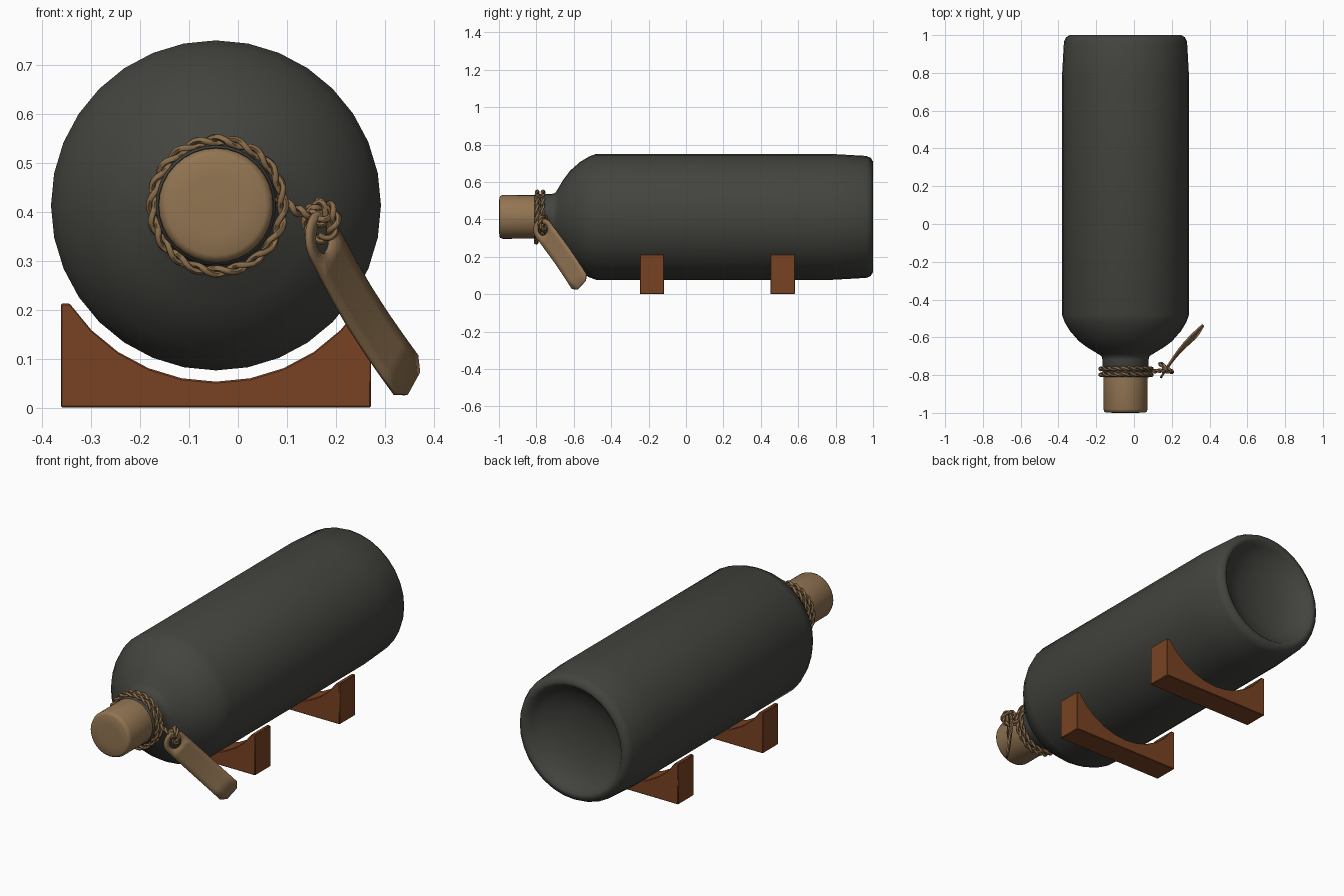
import bpy, bmesh
from math import sin, cos, pi, radians
from mathutils import Vector

if "Cube" in bpy.data.objects:
    bpy.data.objects.remove(bpy.data.objects["Cube"])

CX, CZ = -0.045, 0.413          # bottle axis, running along y


def material(name, rgb):
    m = bpy.data.materials.new(name)
    m.diffuse_color = (*rgb, 1)
    m.use_nodes = True
    m.node_tree.nodes["Principled BSDF"].inputs["Base Color"].default_value = m.diffuse_color
    return m


GLASS = material("dark_glass", (0.056, 0.056, 0.049))
CORK = material("cork_tan", (0.29, 0.178, 0.085))
TAG = material("tag_tan", (0.27, 0.165, 0.08))
ROPE = material("twine_brown", (0.25, 0.15, 0.068))
WOOD = material("red_wood", (0.19, 0.055, 0.016))


def finish(bm, name, mat, angle=40):
    bmesh.ops.remove_doubles(bm, verts=bm.verts, dist=1e-5)
    bmesh.ops.recalc_face_normals(bm, faces=bm.faces)
    me = bpy.data.meshes.new(name)
    bm.to_mesh(me)
    bm.free()
    ob = bpy.data.objects.new(name, me)
    bpy.context.collection.objects.link(ob)
    me.materials.append(mat)
    smooth(ob, angle)
    return ob


def activate(ob):
    bpy.ops.object.select_all(action='DESELECT')
    ob.select_set(True)
    bpy.context.view_layer.objects.active = ob


def smooth(ob, angle):
    activate(ob)
    bpy.ops.object.shade_smooth_by_angle(angle=radians(angle))


def lathe(name, profile, mat, n=32, angle=50):
    """Spin (y, radius) points round the bottle axis."""
    bm = bmesh.new()
    rings = [[bm.verts.new((CX + r * sin(2 * pi * i / n), y, CZ + r * cos(2 * pi * i / n)))
              for i in range(n)] for y, r in profile]
    for a, b in zip(rings, rings[1:]):
        for i in range(n):
            j = (i + 1) % n
            bm.faces.new((a[i], a[j], b[j], b[i]))
    return finish(bm, name, mat, angle)


# Bottle: hollow lip, neck, round shoulder, body and punted base
lathe("bottle", [(-0.74, 0.112), (-0.805, 0.114), (-0.81, 0.118), (-0.805, 0.123),
                 (-0.72, 0.122), (-0.70, 0.127), (-0.685, 0.15), (-0.655, 0.2), (-0.62, 0.247),
                 (-0.565, 0.295), (-0.52, 0.322), (-0.48, 0.337), (0.77, 0.337),
                 (0.965, 0.326), (0.988, 0.315), (1.0, 0.295), (0.998, 0.28),
                 (0.975, 0.262), (0.94, 0.22), (0.91, 0.13), (0.9, 0)], GLASS)

# Cork pushed into the neck
lathe("cork", [(-0.70, 0), (-0.70, 0.11), (-0.80, 0.1165), (-0.98, 0.117), (-0.993, 0.112),
               (-0.998, 0.102), (-1.0, 0.06), (-1.0, 0)], CORK)


# Two wooden cradles with a curved seat
def cradle(name, y0, y1):
    arc = [radians(11.25 * k) for k in range(-5, 6)]
    top = [(CX - 0.317, 0.213)] + [(CX + 0.36 * sin(a), CZ - 0.36 * cos(a)) for a in arc] \
        + [(CX + 0.317, 0.213)]
    bm = bmesh.new()
    cols = [[bm.verts.new((x, y, h)) for y in (y0, y1) for h in (0, z)] for x, z in top]
    for (a, b, c, d), (e, f, g, h) in zip(cols, cols[1:]):
        for quad in ((a, e, f, b), (c, d, h, g), (b, f, h, d), (a, c, g, e)):
            bm.faces.new(quad)
    for a, b, c, d in (cols[0], cols[-1]):
        bm.faces.new((a, b, d, c))
    ob = finish(bm, name, WOOD, 30)
    bev = ob.modifiers.new("soft_edges", 'BEVEL')
    bev.width, bev.segments, bev.limit_method = 0.003, 1, 'ANGLE'
    bev.angle_limit = radians(40)


cradle("front_cradle", -0.247, -0.118)
cradle("rear_cradle", 0.452, 0.582)

# Hanging tag: frame along its length L, width W and normal N
HOLE = Vector((0.172, -0.765, 0.345))
L = Vector((0.454, 0.509, -0.732)).normalized()
W = Vector((0.37, 0.64, 0.67))
W = (W - L * W.dot(L)).normalized()
N = L.cross(W)


def tag_point(s, t):
    return HOLE + L * s + W * t - N * 0.012 * sin(pi * s / 0.4)


bm = bmesh.new()
half, n = 0.059, 24
inner, outer = [], []
for i in range(n):
    c, s = cos(2 * pi * i / n), sin(2 * pi * i / n)
    k = half / (max(abs(c), abs(s)) if c > 0 else 1)
    inner.append(bm.verts.new(tag_point(0.031 * c, 0.031 * s)))
    outer.append(bm.verts.new(tag_point(k * c, k * s)))
for i in range(n):
    j = (i + 1) % n
    bm.faces.new((inner[i], outer[i], outer[j], inner[j]))
row = [outer[i] for i in range(-3, 4)]
widths = [half * sin(2 * pi * i / n) / cos(2 * pi * i / n) for i in range(-3, 4)]
for s in (0.12, 0.19, 0.26, 0.33, 0.405):
    new = [bm.verts.new(tag_point(s - (0.025 if s > 0.4 and abs(t) > 0.05 else 0), t))
           for t in widths]
    for i in range(6):
        bm.faces.new((row[i], new[i], new[i + 1], row[i + 1]))
    row = new
tag = finish(bm, "hanging_tag", TAG, 40)
sol = tag.modifiers.new("thickness", 'SOLIDIFY')
sol.thickness, sol.offset = 0.009, 0


# Twisted twine: two strands wound round a path function f(u), u in 0..1
def twine(name, f, turns, steps, closed=True, wind=0.0065, thick=0.0065):
    cu = bpy.data.curves.new(name, 'CURVE')
    cu.dimensions = '3D'
    cu.bevel_depth, cu.bevel_resolution = thick, 1
    for strand in range(2):
        sp = cu.splines.new('POLY')
        count = steps if closed else steps + 1
        sp.points.add(count - 1)
        sp.use_cyclic_u = closed
        for i in range(count):
            u = i / steps
            p = f(u)
            d = (f(u + 1e-3) - f(u - 1e-3)).normalized()
            side = d.cross(Vector((0.13, 0.97, 0.2))).normalized()
            up = d.cross(side)
            a = 2 * pi * turns * u + pi * strand
            sp.points[i].co = (*(p + wind * (side * cos(a) + up * sin(a))), 1)
    ob = bpy.data.objects.new(name, cu)
    bpy.context.collection.objects.link(ob)
    cu.materials.append(ROPE)
    activate(ob)
    bpy.ops.object.convert(target='MESH')
    smooth(bpy.context.object, 60)


def loop(c, r, a, b):
    return lambda u: Vector(c) + r * (Vector(a) * cos(2 * pi * u) + Vector(b) * sin(2 * pi * u))


X, Z = Vector((1, 0, 0)), Vector((0, 0, 1))
# Neck windings
for k, y in enumerate((-0.798, -0.767)):
    twine("neck_twine_%d" % (k + 1), loop((CX + 0.003, y, CZ - 0.001), 0.134, X, Z + Vector((0, 0.02, 0))), 10, 160)
# Lead from the neck to the knot
twine("twine_lead", lambda u: Vector((0.08 + 0.09 * u, -0.783 + 0.01 * u, 0.43 - 0.035 * u
                                      - 0.012 * sin(pi * u))), 2, 20, False)
# Loop through the tag hole and the knot above it
D = (W - L).normalized()
twine("tag_loop", loop(HOLE + D * 0.036, 0.036, D, N), 4, 60)
twine("twine_knot", loop((0.168, -0.775, 0.396), 0.017, X, Z + Vector((0, 0.4, 0))), 2, 32)
